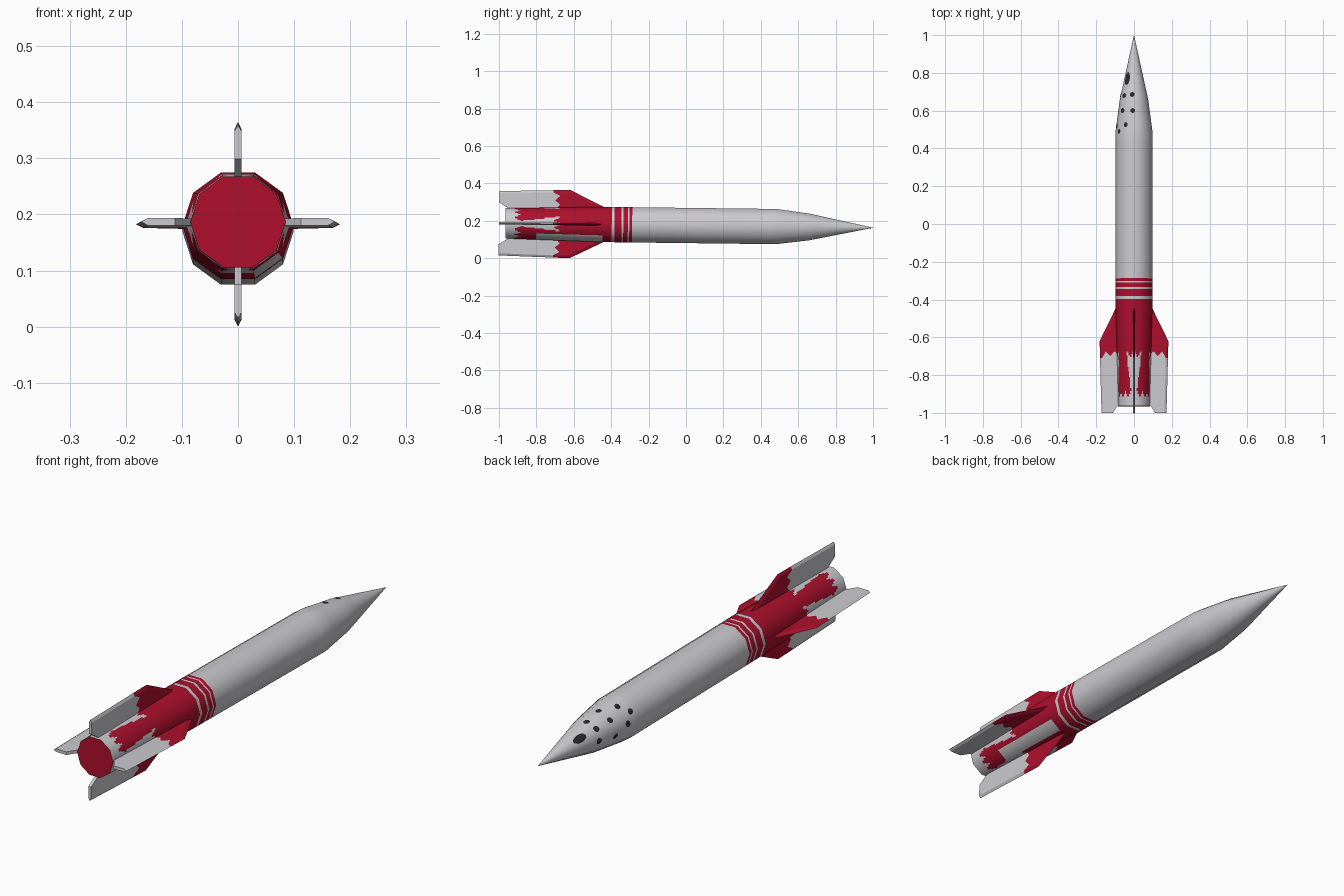
import bpy, bmesh, math
from mathutils import Matrix, Vector

cube = bpy.data.objects.get("Cube")
if cube:
    bpy.data.objects.remove(cube)


def material(name, rgb):
    m = bpy.data.materials.new(name)
    m.use_nodes = True
    m.diffuse_color = (*rgb, 1)
    m.node_tree.nodes["Principled BSDF"].inputs["Base Color"].default_value = (*rgb, 1)
    return m


GREY = material("pale grey", (0.60, 0.59, 0.62))
RED = material("deep red", (0.42, 0.005, 0.026))
DARK = material("charcoal", (0.022, 0.022, 0.024))

# The whole rocket lies along y with a slight nose-down tilt
POSE = Matrix.Translation((0, 0, 0.175)) @ Matrix.Rotation(-0.012, 4, 'X')
SIDES, PER_SIDE = 10, 8
FACET = math.tau / SIDES
PROFILE = [(-0.965, 0.085), (-0.445, 0.099), (0.48, 0.099), (0.66, 0.075), (1.0, 0.0004)]


def finish(name, bm, mats, pose=POSE, recalc=True):
    if recalc:
        bmesh.ops.recalc_face_normals(bm, faces=bm.faces)
    mesh = bpy.data.meshes.new(name)
    bm.to_mesh(mesh)
    bm.free()
    for m in mats:
        mesh.materials.append(m)
    obj = bpy.data.objects.new(name, mesh)
    bpy.context.scene.collection.objects.link(obj)
    obj.matrix_world = pose
    return obj


def radius(y):
    for (y0, r0), (y1, r1) in zip(PROFILE, PROFILE[1:]):
        if y <= y1:
            return r0 + (r1 - r0) * (y - y0) / (y1 - y0)
    return PROFILE[-1][1]


def surface(y, a, lift=0.0):
    """Point on the ten-sided hull at length y and angle a."""
    r = radius(y) * math.cos(FACET / 2) / math.cos(a % FACET - FACET / 2) + lift
    return Vector((r * math.cos(a), y, r * math.sin(a)))


def smooth_normal(y, a):
    lo, hi = max(y - 0.03, PROFILE[0][0]), min(y + 0.03, 1.0)
    slope = (radius(hi) - radius(lo)) / (hi - lo)
    return Vector((math.cos(a), -slope, math.sin(a))).normalized()


def zigzag(t):
    return abs(t % 1 - 0.5) * 2


STRIPES = [-0.288, -0.303, -0.311, -0.335, -0.345, -0.382, -0.397]


def is_red(y, a):
    """Paint scheme of the hull."""
    if y > STRIPES[-1]:
        return sum(y < s for s in STRIPES) % 2 == 1
    deg = math.degrees(a) % 360
    if y < -0.90 - 0.035 * zigzag(deg / 22.5) + 0.015:       # ragged tail edge
        return False
    if 288 < deg < 324 and -0.8 < y < -0.445:                # bare panel
        return False
    arc = math.radians(abs((deg + 45) % 90 - 45)) * 0.095    # wedges by the fins
    front = -0.71 + 0.04 * zigzag(arc / 0.04)
    width = 0.012 + 0.03 * (y + 0.92) / 0.23
    return not (y < front and arc < width)


# Hull
rings = sorted([p[0] for p in PROFILE] + STRIPES + [-0.8, 0.2, 0.44, 0.52, 0.62, 0.7, 0.85]
               + [-0.96 + 0.0075 * i for i in range(42)])
cols = SIDES * PER_SIDE
bm = bmesh.new()
grid, normals = [], []
for y in rings:
    row = []
    for i in range(cols):
        a = math.tau * i / cols
        row.append(bm.verts.new(surface(y, a)))
        normals.append(smooth_normal(y, a))
    grid.append(row)
for j in range(len(rings) - 1):
    for i in range(cols):
        k = (i + 1) % cols
        f = bm.faces.new((grid[j][i], grid[j + 1][i], grid[j + 1][k], grid[j][k]))
        f.smooth = True
        f.material_index = int(is_red((rings[j] + rings[j + 1]) / 2, math.tau * (i + 0.5) / cols))
hull = finish("hull", bm, [GREY, RED])
hull.data.normals_split_custom_set_from_vertices(normals)

# Flat tail plate
bm = bmesh.new()
bm.faces.new([bm.verts.new(surface(PROFILE[0][0], FACET * i)) for i in range(SIDES)])
tail = finish("tail_plate", bm, [RED], recalc=False)
if tail.data.polygons[0].normal.y > 0:
    tail.data.flip_normals()

# Fins: (y, distance from axis, half thickness)
T = 0.0065
P = dict(
    t0=(-0.44, 0.094, 0), t1=(-0.62, 0.182, 0), t2=(-0.71, 0.180, 0), t3=(-1.0, 0.172, 0),
    c0=(-0.465, 0.088, T), c1=(-0.63, 0.169, T), c2=(-0.71, 0.168, T), c3=(-1.0, 0.161, T),
    z1=(-0.675, 0.15, T), z2=(-0.70, 0.125, T), z3=(-0.675, 0.105, T), z4=(-0.70, 0.07, T),
    a=(-1.0, 0.112, T), b=(-0.95, 0.08, T), r=(-0.465, 0.07, T))
SIDE_FACES = [("c0 c1 c2 z1 z2 z3 z4 r", 1), ("c2 c3 a b z4 z3 z2 z1", 0),
              ("t0 t1 c1 c0", 1), ("t1 t2 c2 c1", 1), ("t2 t3 c3 c2", 0)]


def fin(name, angle):
    bm = bmesh.new()

    def vert(key, side):
        y, r, half = P[key]
        return bm.verts.new((r, y, half * side))

    for side in (1, -1):
        for keys, colour in SIDE_FACES:
            f = bm.faces.new([vert(k, side) for k in keys.split()])
            f.material_index = colour
    for p, q in (("c3", "a"), ("a", "b")):                   # trailing edge
        bm.faces.new([vert(p, 1), vert(q, 1), vert(q, -1), vert(p, -1)])
    bm.faces.new([vert("t3", 1), vert("c3", 1), vert("c3", -1)])
    bmesh.ops.remove_doubles(bm, verts=bm.verts, dist=0.0001)
    finish(name, bm, [GREY, RED], POSE @ Matrix.Rotation(-angle, 4, 'Y'))


for n, name in enumerate(("left_fin", "top_fin", "right_fin", "bottom_fin")):
    fin(name, n * math.pi / 2)

# Dark ports on the nose: (y, angle, half length, half width)
S = 0.013
PORTS = [(0.77, 135, 0.034, 0.017), (0.685, 98, S, S), (0.68, 138, S, S), (0.685, 180, S, S),
         (0.60, 95, S, S), (0.60, 138, S, S), (0.593, 188, S, S),
         (0.525, 119, S, S), (0.49, 146, S, S), (0.52, 170, S, S)]
bm = bmesh.new()
for y, deg, length, width in PORTS:
    def spot(k, t):
        ang = math.tau * t / 12
        return bm.verts.new(surface(y + k * length * math.cos(ang),
                                    math.radians(deg) + k * width * math.sin(ang) / radius(y), 0.0015))
    mid = spot(0, 0)
    inner = [spot(0.5, t) for t in range(12)]
    outer = [spot(1, t) for t in range(12)]
    for t in range(12):
        u = (t + 1) % 12
        bm.faces.new((mid, inner[u], inner[t]))
        bm.faces.new((inner[t], inner[u], outer[u], outer[t]))
for f in bm.faces:
    c = f.calc_center_median()
    f.normal_update()
    if f.normal.dot(Vector((c.x, 0, c.z))) < 0:
        f.normal_flip()
finish("nose_ports", bm, [DARK], recalc=False)
